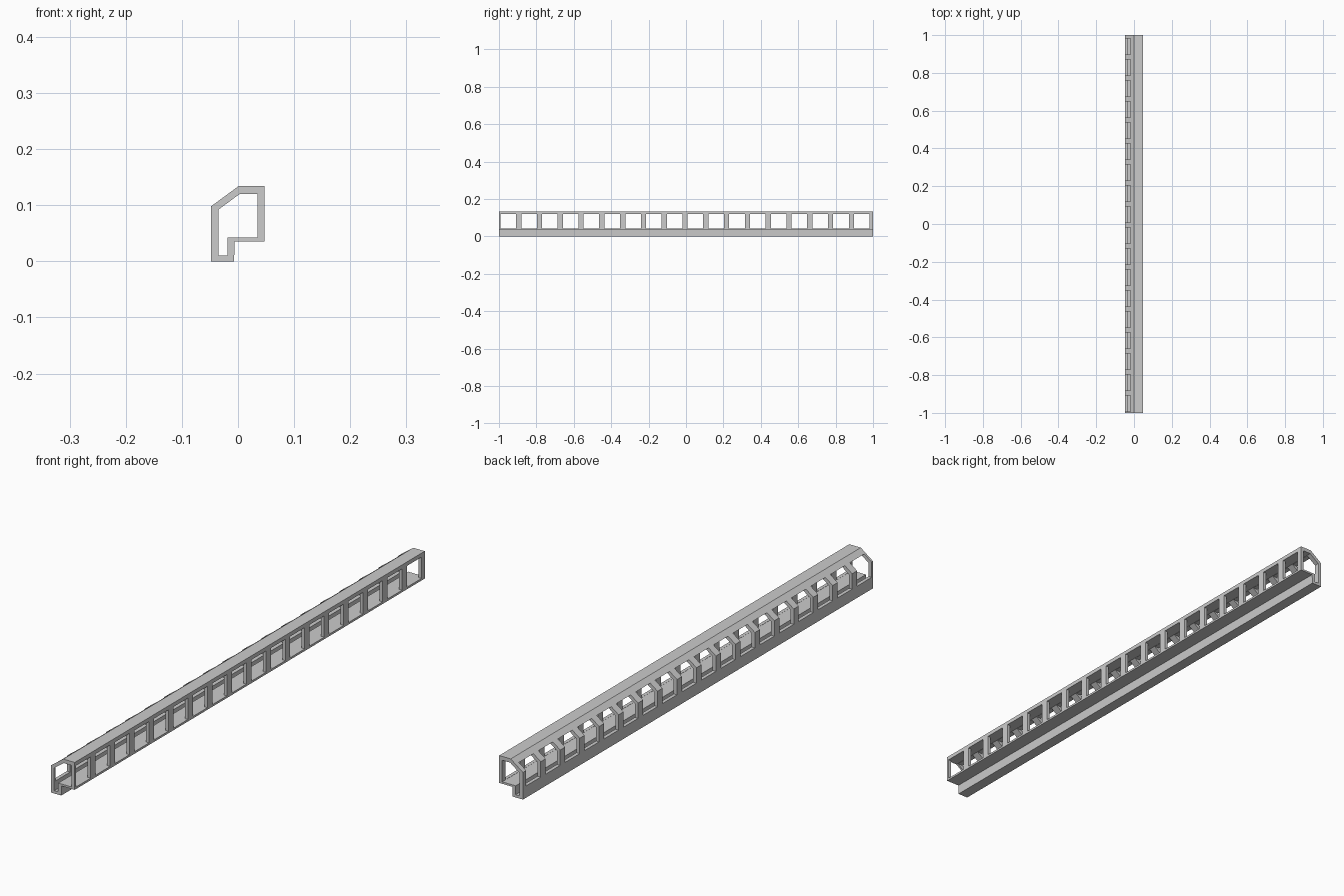
import bpy, bmesh

if "Cube" in bpy.data.objects:
    bpy.data.objects.remove(bpy.data.objects["Cube"])

# Matching outer and inner cross-section loops (x, z)
OUTER = [(-0.048, 0), (-0.048, 0.098), (0.001, 0.134), (0.047, 0.134),
         (0.047, 0.035), (-0.006, 0.035), (-0.007, 0)]
INNER = [(-0.035, 0.01), (-0.035, 0.092), (0.003, 0.12), (0.035, 0.12),
         (0.035, 0.042), (-0.019, 0.042), (-0.019, 0.01)]
COUNT, PITCH, WIDTH, START = 18, 0.1112, 0.083, -0.992


def make_object(name, bm):
    bmesh.ops.recalc_face_normals(bm, faces=bm.faces)
    mesh = bpy.data.meshes.new(name)
    bm.to_mesh(mesh)
    bm.free()
    obj = bpy.data.objects.new(name, mesh)
    bpy.context.collection.objects.link(obj)
    return obj


# Hollow tube running the full length, open at both ends
bm = bmesh.new()
rings = [[bm.verts.new((x, y, z)) for x, z in loop]
         for loop, y in ((OUTER, -1), (OUTER, 1), (INNER, 1), (INNER, -1))]
n = len(OUTER)
for k in range(4):
    a, b = rings[k], rings[(k + 1) % 4]
    for i in range(n):
        j = (i + 1) % n
        bm.faces.new((a[i], a[j], b[j], b[i]))
beam = make_object("window_beam", bm)

# Row of boxes that cut the windows through both side walls and the slope
bm = bmesh.new()
z0, z1 = 0.0425, 0.1195
for i in range(COUNT):
    y = START + i * PITCH + WIDTH / 2
    box = bmesh.ops.create_cube(bm, size=1)["verts"]
    bmesh.ops.scale(bm, vec=(0.2, WIDTH, z1 - z0), verts=box)
    bmesh.ops.translate(bm, vec=(0, y, (z0 + z1) / 2), verts=box)
cutter = make_object("window_cutter", bm)

# Cut the windows, then drop the helper
mod = beam.modifiers.new("windows", 'BOOLEAN')
mod.operation = 'DIFFERENCE'
mod.solver = 'EXACT'
mod.object = cutter
cutter.hide_render = True
bpy.context.view_layer.objects.active = beam
beam.select_set(True)
bpy.ops.object.modifier_apply(modifier=mod.name)
bpy.data.objects.remove(cutter)
